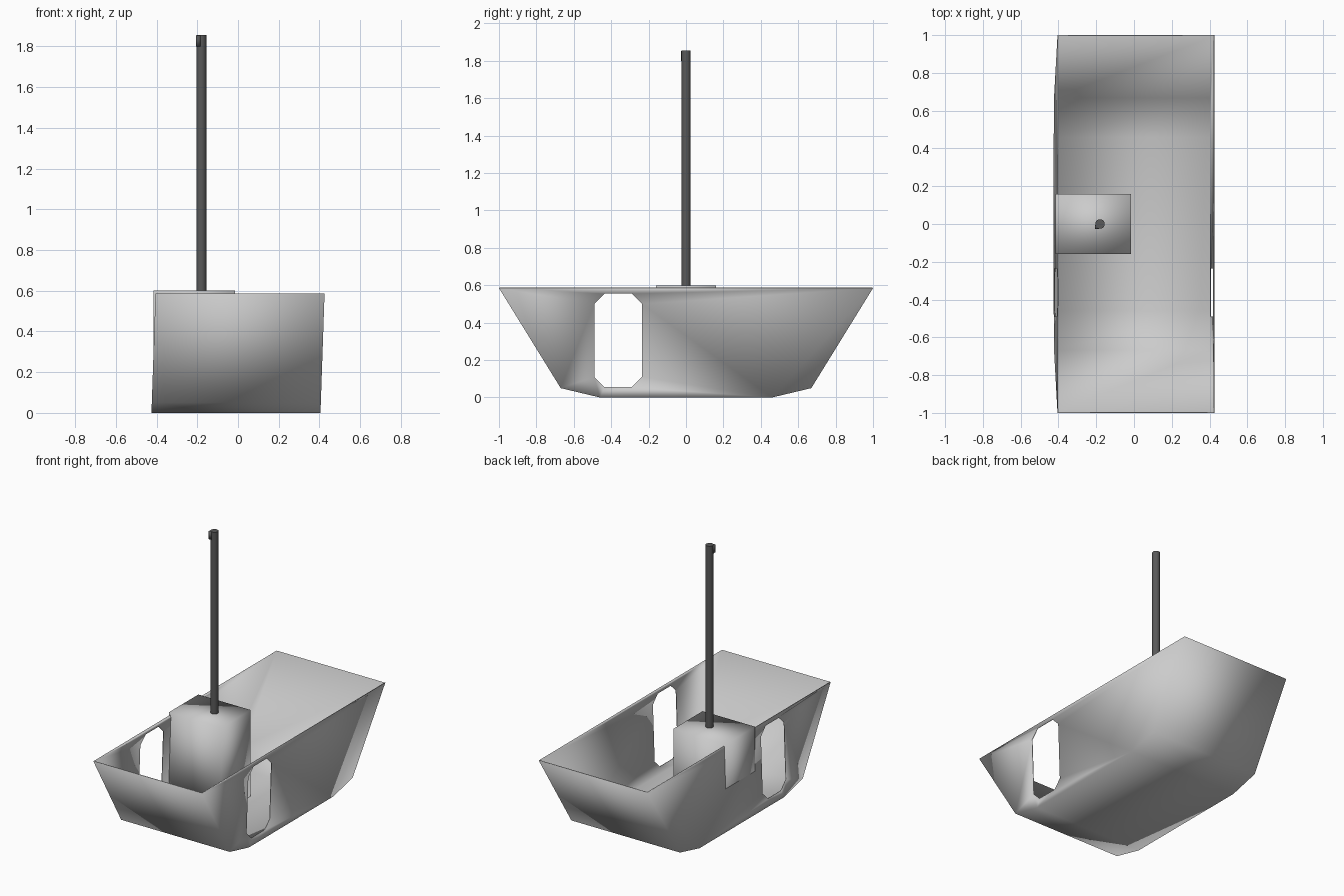
import bpy, bmesh
from mathutils import Vector

if "Cube" in bpy.data.objects:
    bpy.data.objects.remove(bpy.data.objects["Cube"])

LEAN = 0.02 / 0.585            # both side walls lean towards +x


def finish(name, bm, mat=None):
    me = bpy.data.meshes.new(name)
    bmesh.ops.recalc_face_normals(bm, faces=bm.faces[:])
    bm.to_mesh(me)
    bm.free()
    ob = bpy.data.objects.new(name, me)
    bpy.context.collection.objects.link(ob)
    for p in me.polygons:
        p.use_smooth = True
    if mat:
        me.materials.append(mat)
    return ob


def box(name, lo, hi, mat=None):
    bm = bmesh.new()
    bmesh.ops.create_cube(bm, size=1)
    lo, hi = Vector(lo), Vector(hi)
    for v in bm.verts:
        v.co = Vector(((lo[i] + hi[i]) / 2 + v.co[i] * (hi[i] - lo[i]) for i in range(3)))
    return finish(name, bm, mat)


# Hull: side profile swept across, with a chamfered window in each wall
profile = [(-1, 0.585), (-0.67, 0.05), (-0.46, 0), (0.46, 0), (0.67, 0.05), (1, 0.585)]
y0, y1, z0, z1, c = -0.49, -0.235, 0.055, 0.555, 0.055
window = [(y0 + c, z0), (y1 - c, z0), (y1, z0 + c), (y1, z1 - c),
          (y1 - c, z1), (y0 + c, z1), (y0, z1 - c), (y0, z0 + c)]

bm = bmesh.new()


def loop(points, x):
    vs = [bm.verts.new((x + LEAN * z, y, z)) for y, z in points]
    return vs, [bm.edges.new((vs[i], vs[(i + 1) % len(vs)])) for i in range(len(vs))]


rims = []
for x in (-0.425, 0.405):
    outer, oe = loop(profile, x)
    _, we = loop(window, x)
    bmesh.ops.triangle_fill(bm, edges=oe + we, use_beauty=True, normal=(1, 0, 0))
    rims.append(outer)
for i in range(len(profile) - 1):
    bm.faces.new((rims[0][i], rims[0][i + 1], rims[1][i + 1], rims[1][i]))
hull = finish("hull", bm)
# make sure the shell faces outwards (floor looks down) so it thickens inwards
if min(hull.data.polygons, key=lambda p: p.center.z).normal.z > 0:
    hull.data.flip_normals()
shell = hull.modifiers.new("thickness", 'SOLIDIFY')
shell.thickness = 0.005
shell.offset = -1

# Mast step box inside the hull
box("mast_box", (-0.415, -0.16, 0.005), (-0.015, 0.16, 0.6))

# Mast with a small block near its tip
dark = bpy.data.materials.new("dark_grey")
dark.diffuse_color = (0.1, 0.1, 0.1, 1)
dark.use_nodes = True
dark.node_tree.nodes["Principled BSDF"].inputs["Base Color"].default_value = dark.diffuse_color
bpy.ops.mesh.primitive_cylinder_add(vertices=24, radius=0.025, depth=1.255,
                                    location=(-0.18, 0, 1.2275))
mast = bpy.context.object
mast.name = "mast"
mast.data.materials.append(dark)
bpy.ops.object.shade_smooth_by_angle()
box("mast_tip_block", (-0.207, -0.026, 1.8), (-0.185, -0.004, 1.853), dark)
